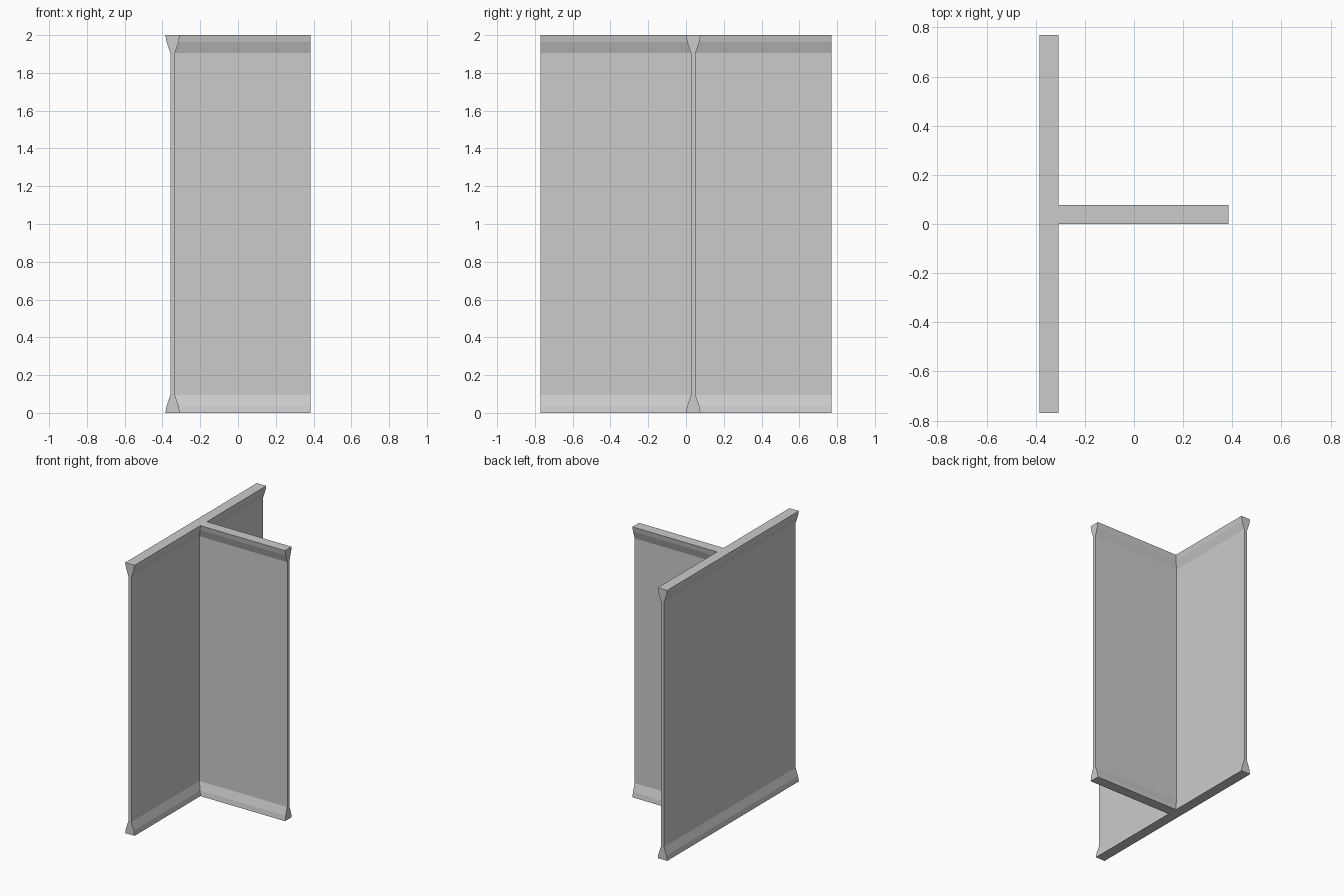
import bpy
import bmesh

if "Cube" in bpy.data.objects:
    bpy.data.objects.remove(bpy.data.objects["Cube"], do_unlink=True)

HEIGHT = 2.0
HALF = 1 / 26            # half of the wall thickness at the flared edge
LENGTH, DEPTH = 20 / 13, 10 / 13

grey = bpy.data.materials.new("plain grey")
grey.use_nodes = True
colour = (0.6, 0.6, 0.6, 1)
grey.diffuse_color = colour
grey.node_tree.nodes["Principled BSDF"].inputs["Base Color"].default_value = colour

# Half profile of the flared base: (half thickness, height)
flare = [(HALF, 0), (0.032, 0.037), (0.023, 0.063), (0.012, 0.095)]
side = flare + [(w, HEIGHT - z) for w, z in reversed(flare)]
outline = side + [(-w, z) for w, z in reversed(side)]


def wall(name, place, start, end):
    """Extrude the wall outline from start to end; place maps (across, along, z)."""
    bm = bmesh.new()
    rings = [[bm.verts.new(place(w, t, z)) for w, z in outline] for t in (start, end)]
    count = len(outline)
    for i in range(count):
        j = (i + 1) % count
        bm.faces.new((rings[0][i], rings[0][j], rings[1][j], rings[1][i]))
    # End caps, split into a strip of quads
    for ring in rings:
        for i in range(count // 2 - 1):
            bm.faces.new((ring[i], ring[i + 1], ring[count - 2 - i], ring[count - 1 - i]))
    bmesh.ops.recalc_face_normals(bm, faces=bm.faces)
    mesh = bpy.data.meshes.new(name)
    bm.to_mesh(mesh)
    bm.free()
    mesh.materials.append(grey)
    obj = bpy.data.objects.new(name, mesh)
    bpy.context.collection.objects.link(obj)
    return obj


# Long wall runs front to back along the right-hand edge
main_x = -DEPTH / 2 + HALF
main_wall = wall("main_wall", lambda w, t, z: (main_x + w, t, z), -LENGTH / 2, LENGTH / 2)

# Branch wall starts at the middle of the long wall
branch_wall = wall("branch_wall", lambda w, t, z: (t, HALF + w, z), main_x, DEPTH / 2)

# Join both into one clean skin
join = main_wall.modifiers.new("join branch", "BOOLEAN")
join.operation = "UNION"
join.solver = "EXACT"
join.object = branch_wall
bpy.context.view_layer.update()
graph = bpy.context.evaluated_depsgraph_get()
joined = bpy.data.meshes.new_from_object(main_wall.evaluated_get(graph))
main_wall.modifiers.clear()
main_wall.data = joined
main_wall.name = "t_junction_wall"
bpy.data.objects.remove(branch_wall, do_unlink=True)
